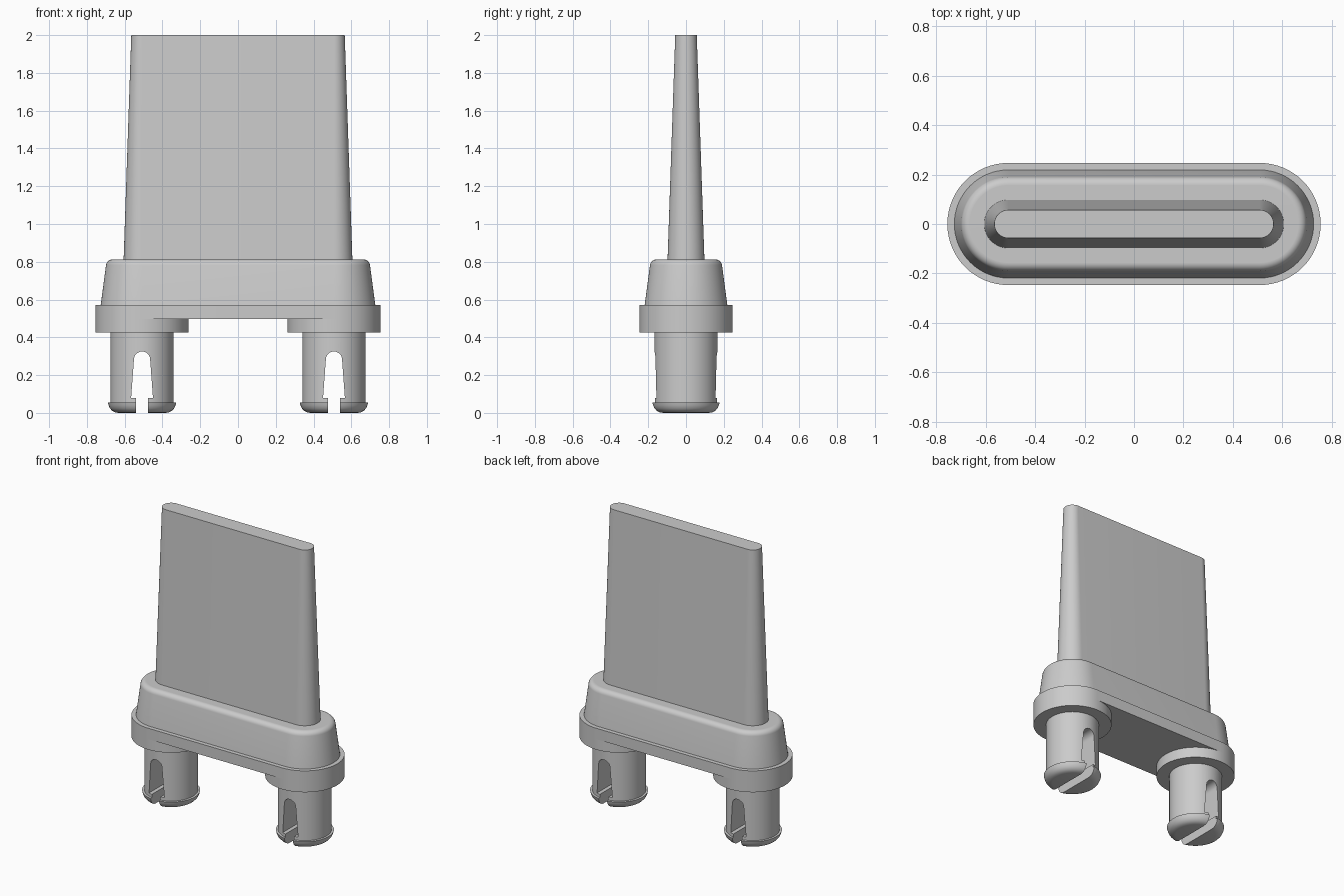
import bpy, bmesh
from math import pi, cos, sin, radians

if "Cube" in bpy.data.objects:
    bpy.data.objects.remove(bpy.data.objects["Cube"])

CX = 0.508          # distance of the pins / rounded ends from the middle
SEG = 32            # segments per half circle


def finish(name, bm, angle=30):
    bmesh.ops.recalc_face_normals(bm, faces=bm.faces[:])
    me = bpy.data.meshes.new(name)
    bm.to_mesh(me)
    bm.free()
    ob = bpy.data.objects.new(name, me)
    bpy.context.collection.objects.link(ob)
    smooth(ob, angle)
    return ob


def smooth(ob, angle=30):
    bpy.ops.object.select_all(action='DESELECT')
    ob.select_set(True)
    bpy.context.view_layer.objects.active = ob
    bpy.ops.object.shade_smooth_by_angle(angle=radians(angle))


def outline(r, half, cx):
    """Stadium outline; half = 0 gives a circle with centre cx."""
    pts = []
    for side, start in ((1, -pi / 2), (-1, pi / 2)):
        n = SEG + 1 if half else SEG
        for i in range(n):
            a = start + pi * i / SEG
            pts.append((cx + side * half + r * cos(a), r * sin(a)))
    return pts


def loft(name, profile, half=0.0, cx=0.0, angle=30):
    """Skin stacked outlines given as (radius, z), capped at both ends."""
    bm = bmesh.new()
    rings = [[bm.verts.new((x, y, z)) for x, y in outline(r, half, cx)]
             for r, z in profile]
    n = len(rings[0])
    for a, b in zip(rings, rings[1:]):
        for i in range(n):
            j = (i + 1) % n
            bm.faces.new((a[i], a[j], b[j], b[i]))
    bm.faces.new(rings[0][::-1])
    bm.faces.new(rings[-1])
    return finish(name, bm, angle)


def slot_cutter(cx):
    """Keyhole slot running front to back through a pin."""
    half = [(0.032, -0.05), (0.032, 0.078), (0.058, 0.078), (0.043, 0.282)]
    arc = [(0.043 * cos(pi * i / 12), 0.282 + 0.043 * sin(pi * i / 12))
           for i in range(1, 12)]
    prof = half + arc + [(-x, z) for x, z in reversed(half)]
    bm = bmesh.new()
    face = bm.faces.new([bm.verts.new((cx + x, -0.3, z)) for x, z in prof])
    ext = bmesh.ops.extrude_face_region(bm, geom=[face])
    bmesh.ops.translate(bm, vec=(0, 0.6, 0),
                        verts=[v for v in ext['geom']
                               if isinstance(v, bmesh.types.BMVert)])
    ob = finish("slot_cutter", bm)
    ob.hide_render = True
    return ob


# Tapered blade
loft("blade", [(0.098, 0.80), (0.057, 2.0)], CX)

# Sloped collar with a rounded top edge
fillet = [(0.157 + 0.034 * cos(radians(a)), 0.778 + 0.034 * sin(radians(a)))
          for a in range(8, 91, 10)] + [(0.157, 0.812)]
loft("collar", [(0.219, 0.57)] + fillet, CX)

# Base plate
loft("base_plate", [(0.247, 0.497), (0.247, 0.572)], CX)

# Pads and split snap-in pins, one at each end
pin_profile = [(0.125, 0), (0.143, 0.003), (0.158, 0.011), (0.170, 0.024),
               (0.177, 0.040), (0.181, 0.055), (0.167, 0.056), (0.167, 0.43)]
for side, cx in (("left", -CX), ("right", CX)):
    loft(side + "_pad", [(0.247, 0.425), (0.247, 0.497)], cx=cx)
    pin = loft(side + "_pin", pin_profile, cx=cx)
    cutter = slot_cutter(cx)
    mod = pin.modifiers.new("slot", 'BOOLEAN')
    mod.operation = 'DIFFERENCE'
    mod.solver = 'EXACT'
    mod.object = cutter
    smooth(pin)
    bpy.ops.object.modifier_apply(modifier=mod.name)
    bpy.data.objects.remove(cutter)
    smooth(pin)
